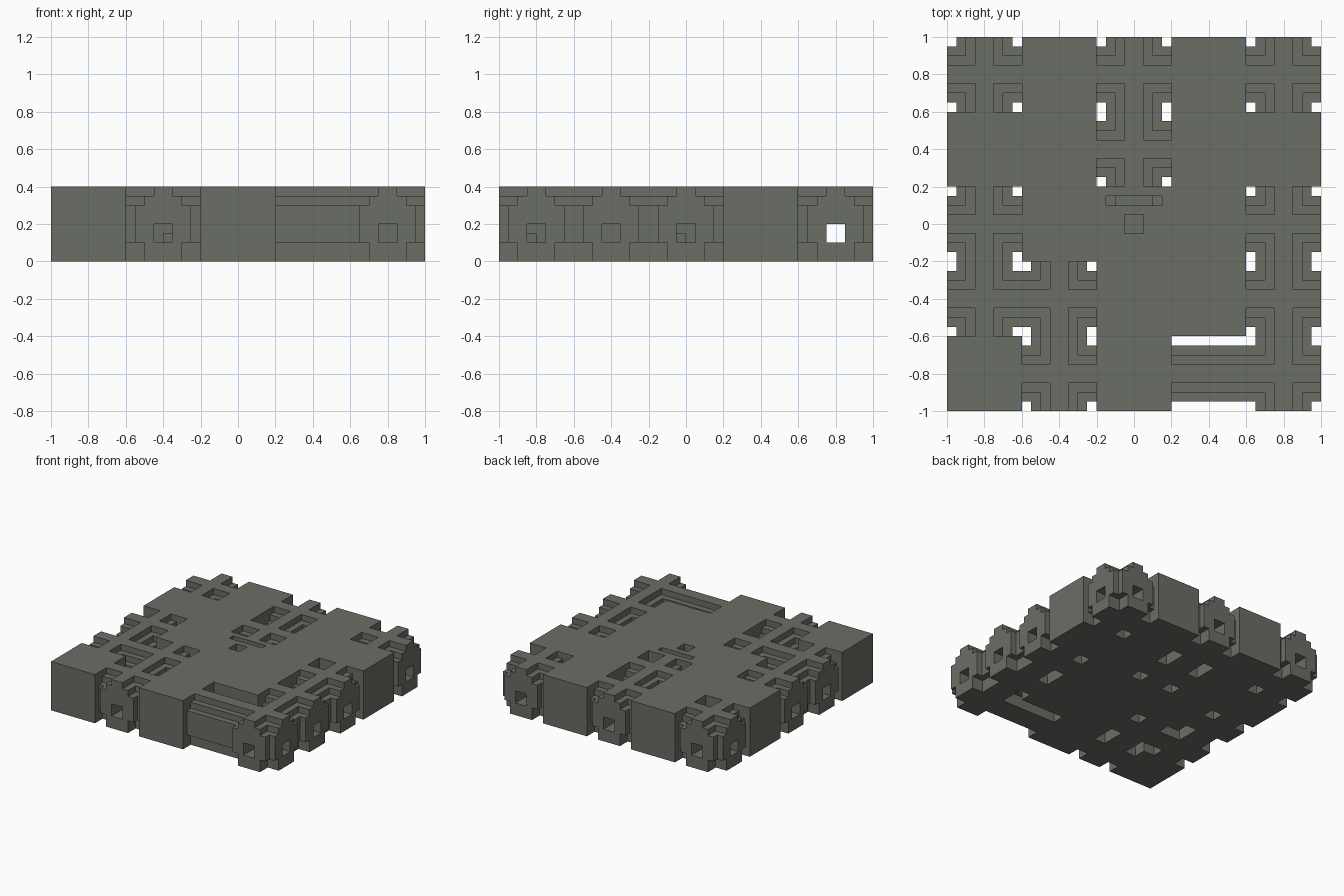
import bpy
import bmesh
from mathutils import Matrix, Vector

CELL, HEIGHT = 0.4, 0.4
HALF = CELL / 2

if "Cube" in bpy.data.objects:
    bpy.data.objects.remove(bpy.data.objects["Cube"], do_unlink=True)

stone = bpy.data.materials.new("grey stone")
stone.use_nodes = True
colour = (0.147, 0.153, 0.133, 1)
stone.diffuse_color = colour
stone.node_tree.nodes["Principled BSDF"].inputs["Base Color"].default_value = colour


def link(name, mesh, location=(0, 0, 0)):
    if not mesh.materials:
        mesh.materials.append(stone)
    ob = bpy.data.objects.new(name, mesh)
    ob.location = location
    bpy.context.scene.collection.objects.link(ob)
    return ob


def box(name, low, high):
    low, high = Vector(low), Vector(high)
    bm = bmesh.new()
    place = Matrix.Translation((low + high) / 2) @ Matrix.Diagonal((*(high - low), 1))
    bmesh.ops.create_cube(bm, size=1, matrix=place)
    mesh = bpy.data.meshes.new(name)
    bm.to_mesh(mesh)
    bm.free()
    return link(name, mesh)


def pipe(name, along_x):
    # Stepped pipe section, swept across one cell
    right = [(.1, 0), (.1, .1), (.15, .1), (.15, .3), (.1, .3), (.1, .35), (.05, .35), (.05, .4)]
    outline = right + [(-a, z) for a, z in reversed(right)]
    bm = bmesh.new()
    face = bm.faces.new([bm.verts.new((a, -HALF, z)) for a, z in outline])
    swept = bmesh.ops.extrude_face_region(bm, geom=[face])["geom"]
    bmesh.ops.translate(bm, vec=(0, CELL, 0),
                        verts=[v for v in swept if isinstance(v, bmesh.types.BMVert)])
    if along_x:
        bmesh.ops.rotate(bm, verts=bm.verts, matrix=Matrix.Rotation(1.5707963, 3, "Z"))
    for v in bm.verts:
        v.co = [round(c, 3) for c in v.co]
    bmesh.ops.recalc_face_normals(bm, faces=bm.faces)
    mesh = bpy.data.meshes.new(name)
    bm.to_mesh(mesh)
    bm.free()
    return link(name, mesh)


def combine(base, steps):
    # Apply booleans in order and return the finished mesh
    for operation, tool in steps:
        mod = base.modifiers.new(operation.lower(), "BOOLEAN")
        mod.operation, mod.object, mod.solver = operation, tool, "EXACT"
    graph = bpy.context.evaluated_depsgraph_get()
    mesh = bpy.data.meshes.new_from_object(base.evaluated_get(graph))
    mesh.name = base.name
    for ob in [base] + [tool for _, tool in steps]:
        bpy.data.objects.remove(ob, do_unlink=True)
    return mesh


def tunnel(along_x):
    a, b = (.3, .05) if along_x else (.05, .3)
    return box("tunnel", (-a, -b, .1), (a, b, .2))


def block():
    return box("block", (-HALF, -HALF, 0), (HALF, HALF, HEIGHT))


# Cell types
crossing = combine(pipe("pipe_crossing", False), [
    ("UNION", pipe("side_pipe", True)),
    ("DIFFERENCE", tunnel(True)), ("DIFFERENCE", tunnel(False))])
straight = combine(pipe("straight_pipe", True), [("DIFFERENCE", tunnel(True))])
bored = combine(block(), [("DIFFERENCE", tunnel(True))])
solid = combine(block(), [])
centre = combine(block(), [
    ("DIFFERENCE", box("shaft", (-.05, -.05, .1), (.05, .05, .5))),
    ("DIFFERENCE", box("slot", (-.15, .1, .35), (.15, .15, .5))),
    ("DIFFERENCE", box("slot_middle", (-.1, .1, .3), (.1, .15, .5)))])

# Floor plan, back row first
kinds = {"+": ("pipe_crossing", crossing), "-": ("straight_pipe", straight),
         "=": ("bored_block", bored), "#": ("solid_block", solid),
         "o": ("centre_block", centre)}
plan = ["+=+=+",
        "##+##",
        "+#o#+",
        "++##+",
        "#+#-+"]
for r, row in enumerate(plan):
    for c, key in enumerate(row):
        name, mesh = kinds[key]
        link(f"{name}_{r}_{c}", mesh, ((c - 2) * CELL, (2 - r) * CELL, 0))

# Small steps at tunnel ends
for x, y in [(.2, -.85), (.6, -.05), (-.4, -.25)]:
    box("tunnel_step", (x, y, .1), (x + .05, y + .05, .15))
